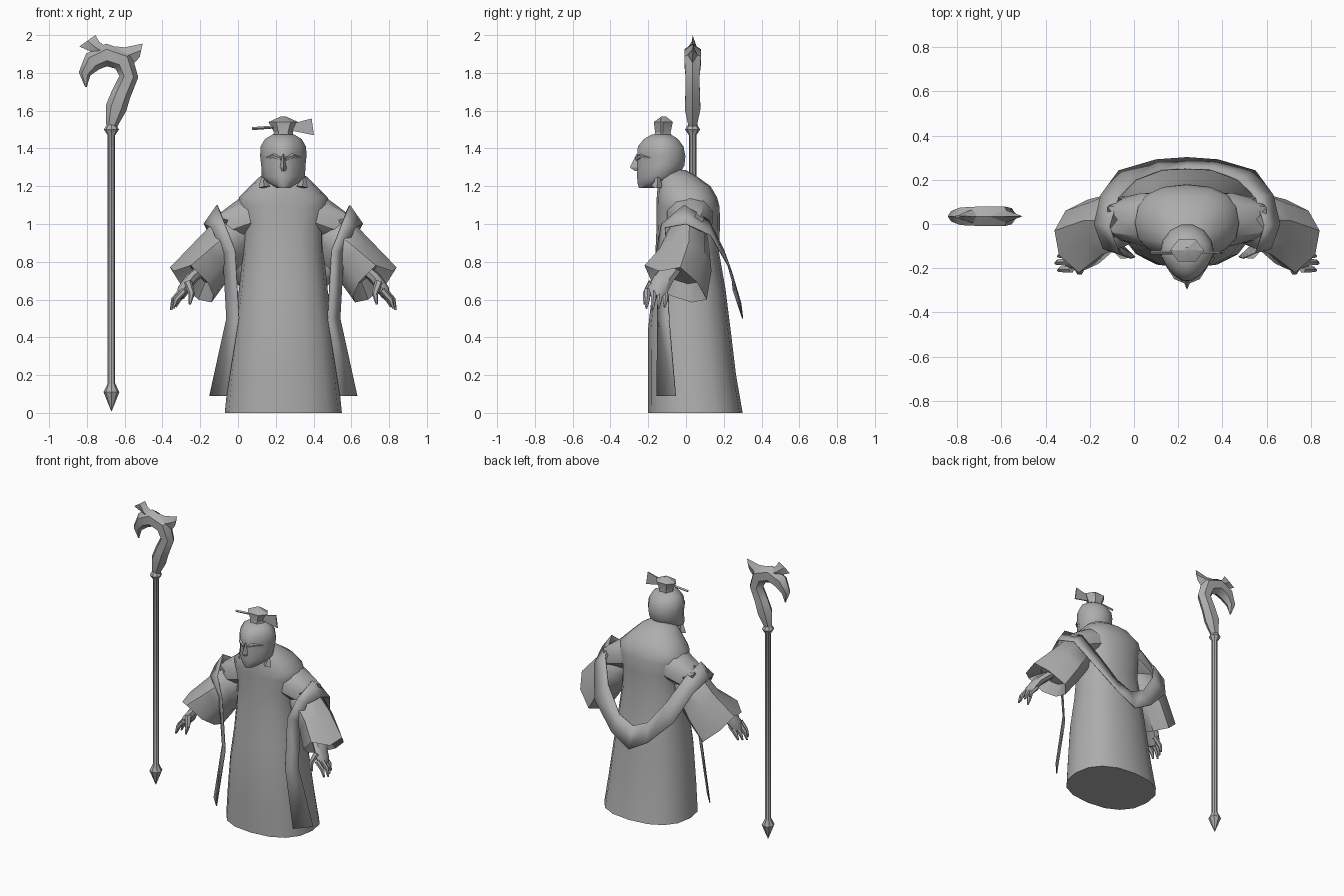
import bpy, bmesh, math
from mathutils import Vector

if "Cube" in bpy.data.objects:
    bpy.data.objects.remove(bpy.data.objects["Cube"])

CX = 0.24  # centre line of the figure
grey = bpy.data.materials.new("warm grey")
grey.diffuse_color = (0.42, 0.42, 0.42, 1)
grey.use_nodes = True
grey.node_tree.nodes["Principled BSDF"].inputs["Base Color"].default_value = grey.diffuse_color


def finish(name, bm, angle=40, closed=True):
    if closed:
        bmesh.ops.recalc_face_normals(bm, faces=bm.faces[:])
    me = bpy.data.meshes.new(name)
    bm.to_mesh(me)
    bm.free()
    me.materials.append(grey)
    ob = bpy.data.objects.new(name, me)
    bpy.context.collection.objects.link(ob)
    bpy.ops.object.select_all(action='DESELECT')
    ob.select_set(True)
    bpy.context.view_layer.objects.active = ob
    bpy.ops.object.shade_smooth_by_angle(angle=math.radians(angle))
    return ob


def loft(name, rings, angle=40, mirror=False):
    """Skin closed rings of equal length and cap both ends."""
    for side in ((1, -1) if mirror else (1,)):
        bm = bmesh.new()
        vs = [[bm.verts.new((CX + side * (p[0] - CX) if mirror else p[0], p[1], p[2])) for p in r] for r in rings]
        n = len(vs[0])
        for a, b in zip(vs, vs[1:]):
            for i in range(n):
                bm.faces.new((a[i], a[(i + 1) % n], b[(i + 1) % n], b[i]))
        bm.faces.new(vs[0])
        bm.faces.new(vs[-1])
        finish(name + ("" if not mirror else "_right" if side > 0 else "_left"), bm, angle)


def oval(z, hw, yf, yb, n=16, power=1.0, taper=0.0):
    """Horizontal ring; taper narrows the front."""
    out = []
    for i in range(n):
        a = 2 * math.pi * i / n
        c, s = math.cos(a), math.sin(a)
        c = math.copysign(abs(c) ** power, c)
        s = math.copysign(abs(s) ** power, s)
        w = hw * (1 - taper * max(0, -s))
        out.append((CX + w * c, (yf + yb) / 2 + s * (yb - yf) / 2, z))
    return out


def tube(name, path, radii, n=6, flat=1.0, side=(0, 1, 0), mirror=False, angle=40):
    """Sweep an n-gon along a path; flat scales the width along side."""
    pts = [Vector(p) for p in path]
    rings = []
    for i, p in enumerate(pts):
        t = (pts[min(i + 1, len(pts) - 1)] - pts[max(i - 1, 0)]).normalized()
        v = Vector(side)
        v = (v - t * v.dot(t)).normalized()
        u = t.cross(v)
        rings.append([p + radii[i] * (math.cos(2 * math.pi * k / n) * u + flat * math.sin(2 * math.pi * k / n) * v)
                      for k in range(n)])
    loft(name, rings, angle, mirror)


# Robe: long gown with rounded shoulders
robe = [(0, .31, -.2, .3), (.2, .29, -.2, .265), (.45, .262, -.2, .235), (.65, .235, -.178, .21),
        (.85, .215, -.162, .175), (1.0, .215, -.155, .18), (1.09, .24, -.155, .178), (1.14, .235, -.155, .165),
        (1.2, .175, -.15, .13), (1.25, .125, -.14, .06), (1.285, .06, -.12, 0)]
loft("robe", [oval(*r, power=0.85) for r in robe], 50)

# Ragged shoulder caps
axis, up = Vector((.92, 0, -.38)), Vector((.38, 0, .92))
caps = []
for d, r in ((0, .10), (.12, .11), (.24, .085)):
    ring = []
    for k in range(10):
        a = 2 * math.pi * k / 10
        jag = (.035 if k % 2 else -.02) if d > .2 else 0
        p = Vector((.32, .02, 1.08)) + axis * (d + jag) + up * r * math.cos(a)
        ring.append(p + Vector((0, 1.15 * r * math.sin(a), 0)))
    caps.append(ring)
loft("shoulder_cap", caps, 35, True)

# Wide sleeves, hollow at the cuff
top = [Vector(p) for p in ((.58, .02, 1.04), (.56, -.06, 1.02), (.52, -.10, .96), (.48, -.08, .87),
                           (.45, 0, .80), (.46, .07, .82), (.50, .12, .90), (.56, .10, 1.0))]
cuff = [Vector(p) for p in ((.84, -.03, .77), (.82, -.14, .75), (.73, -.22, .78), (.64, -.18, .69),
                            (.61, -.08, .62), (.62, .03, .585), (.69, .11, .60), (.79, .06, .69))]
inner = Vector((.36, .02, 1.0))
deep = Vector((.60, -.02, .83))
loft("sleeve", [[inner.lerp(p, .45) for p in top], top,
                [a.lerp(b, .5) + Vector((0, .02, 0)) for a, b in zip(top, cuff)], cuff,
                [deep.lerp(p, .6) for p in cuff]], 45, True)

# Hands with fingers and thumb
tube("palm", [(.66, -.07, .77), (.73, -.12, .71), (.77, -.15, .65), (.785, -.16, .615)],
     [.03, .032, .032, .022], 8, 1.7, mirror=True)
for i in range(4):
    y = -.205 + .032 * i
    x = .80 - .012 * abs(i - 1)
    tube("finger", [(x - .025, y, .65), (x + .02, y, .60), (x + .035, y - .005, .545 + .008 * abs(i - 1))],
         [.017, .015, .006], 6, mirror=True)
tube("thumb", [(.745, -.18, .69), (.725, -.215, .63), (.735, -.22, .575)], [.022, .017, .006], 6, mirror=True)

# Head: narrow toward the face
head = [(1.19, .035, -.25, -.17), (1.215, .075, -.258, -.10), (1.25, .115, -.262, -.04), (1.31, .117, -.26, -.005),
        (1.36, .123, -.262, 0), (1.41, .120, -.258, -.01), (1.45, .097, -.225, -.04), (1.475, .055, -.18, -.08)]
loft("head", [oval(*r, n=14, taper=.3) for r in head], 50)

# Nose, brows, ear tassels
loft("nose", [[(CX - w, -.245, z), (CX, y, z), (CX + w, -.245, z)]
              for z, w, y in ((1.37, .012, -.262), (1.30, .022, -.298), (1.28, .02, -.27))], 30)
tube("brow", [(.25, -.258, 1.345), (.29, -.24, 1.36), (.33, -.19, 1.35)], [.012, .013, .005], 5, mirror=True)
tube("ear_tassel", [(.335, -.15, 1.27), (.345, -.15, 1.225), (.34, -.155, 1.195)], [.01, .018, .03], 4, mirror=True)

# Hair bun with hairpin
bun = [(1.455, .055, -.18, -.07), (1.485, .05, -.17, -.075), (1.54, .078, -.178, -.062), (1.57, .012, -.13, -.105)]
loft("hair_bun", [oval(*r, n=6) for r in bun], 30)
tube("hairpin_rod", [(.075, -.13, 1.505), (.28, -.13, 1.52)], [.008, .008], 4)
loft("hairpin_wing", [[(x, y, z) for x, z in ((.28, 1.53), (.39, 1.558), (.402, 1.47), (.28, 1.495))]
                      for y in (-.134, -.126)], 30)

# Scarf: ribbon over both arms and looping behind the back
outer = [(.63, -.055, .09), (.54, -.09, .5), (.56, -.10, .84), (.62, -.11, .98), (.66, 0, 1.0),
         (.63, .13, .94), (.55, .24, .75), (.38, .29, .58), (.24, .30, .50)]
inside = [(.54, -.155, .09), (.475, -.15, .5), (.495, -.155, .86), (.55, -.13, 1.0), (.59, -.01, 1.1),
          (.55, .12, 1.02), (.47, .20, .86), (.35, .245, .70), (.24, .25, .65)]


def both(e):
    return e + [(2 * CX - x, y, z) for x, y, z in reversed(e[:-1])]


bm = bmesh.new()
a, b = ([bm.verts.new(p) for p in both(e)] for e in (outer, inside))
for i in range(len(a) - 1):
    bm.faces.new((a[i], a[i + 1], b[i + 1], b[i]))
scarf = finish("scarf", bm, 30, False)
solid = scarf.modifiers.new("thickness", 'SOLIDIFY')
solid.thickness = .006
solid.offset = 0

# Staff: spike, shaft, knob
SX, SY = -.67, .035
prof = [(0.01, .002), (.11, .042), (.155, .02), (1.47, .02), (1.50, .04), (1.53, .022)]
loft("staff_shaft", [[(SX + r * math.cos(k * math.pi / 4), SY + r * math.sin(k * math.pi / 4), z) for k in range(8)]
                     for z, r in prof], 35)

# Staff hook and its two leaves
hook = [(-.67, 1.52, .03), (-.645, 1.615, .056), (-.62, 1.685, .052), (-.578, 1.78, .05), (-.607, 1.865, .06),
        (-.695, 1.895, .06), (-.77, 1.86, .054), (-.812, 1.795, .032), (-.805, 1.725, .004)]
tube("staff_hook", [(x, SY, z) for x, z, r in hook], [r for x, z, r in hook], 6, .85, angle=45)


def leaf(name, root, mid, tip, w):
    """Flat pointed blade, thick at the root."""
    rings = []
    for (x0, z0, x1, z1), t in ((root, w), (mid, w * .7), (tip, .003)):
        rings.append([(x0, SY, z0), ((x0 + x1) / 2, SY - t, (z0 + z1) / 2), (x1, SY, z1),
                      ((x0 + x1) / 2, SY + t, (z0 + z1) / 2)])
    loft(name, rings, 30)


leaf("leaf_right", (-.65, 1.94, -.57, 1.84), (-.60, 1.935, -.54, 1.86), (-.505, 1.955, -.52, 1.885), .035)
leaf("leaf_left", (-.70, 1.94, -.76, 1.90), (-.735, 1.965, -.785, 1.915), (-.755, 2.0, -.84, 1.94), .03)
